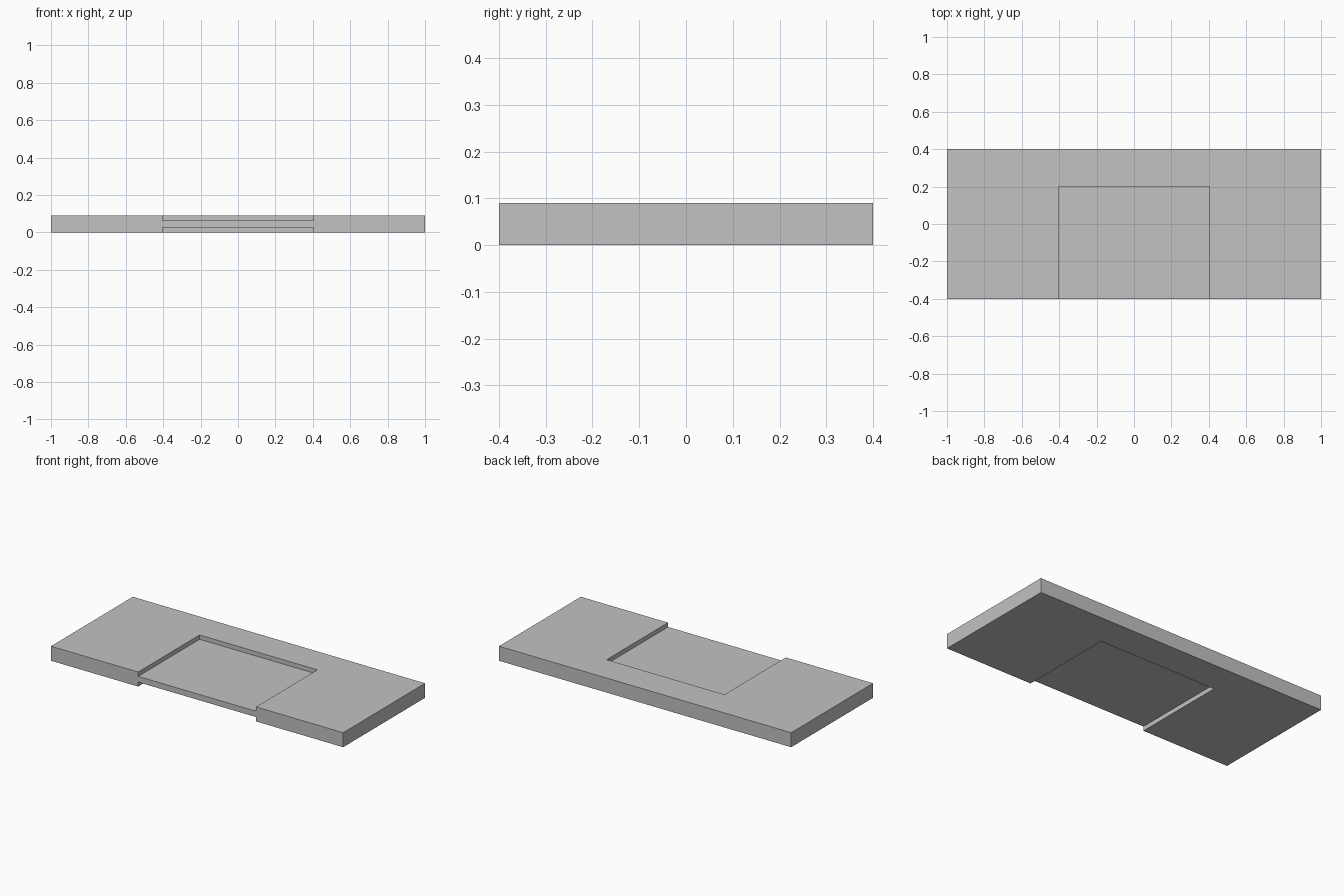
import bpy

if "Cube" in bpy.data.objects:
    bpy.data.objects.remove(bpy.data.objects["Cube"])


def box(name, lo, hi):
    """Axis-aligned box between two corners."""
    bpy.ops.mesh.primitive_cube_add(size=1, location=[(a + b) / 2 for a, b in zip(lo, hi)])
    ob = bpy.context.object
    ob.name = name
    ob.scale = [b - a for a, b in zip(lo, hi)]
    bpy.ops.object.transform_apply(location=True, rotation=False, scale=True)
    return ob


THICK = 0.09      # slab height
DEPTH = 0.027     # recess depth on each face

grey = bpy.data.materials.new("plain grey")
grey.diffuse_color = (0.54, 0.54, 0.54, 1)
grey.use_nodes = True
grey.node_tree.nodes["Principled BSDF"].inputs["Base Color"].default_value = grey.diffuse_color

# Main slab
slab = box("slab", (-1, -0.4, 0), (1, 0.4, THICK))
slab.data.materials.append(grey)

# Shallow recesses open at the front edge, top and bottom
recesses = {
    "top_recess_cutter": (THICK - DEPTH, THICK + 0.1),
    "bottom_recess_cutter": (-0.1, DEPTH),
}
for name, (z0, z1) in recesses.items():
    cutter = box(name, (-0.403, -0.6, z0), (0.403, 0.2, z1))
    cutter.data.materials.append(grey)
    cutter.hide_render = True
    cutter.hide_set(True)
    cut = slab.modifiers.new(name, 'BOOLEAN')
    cut.operation = 'DIFFERENCE'
    cut.solver = 'EXACT'
    cut.object = cutter
